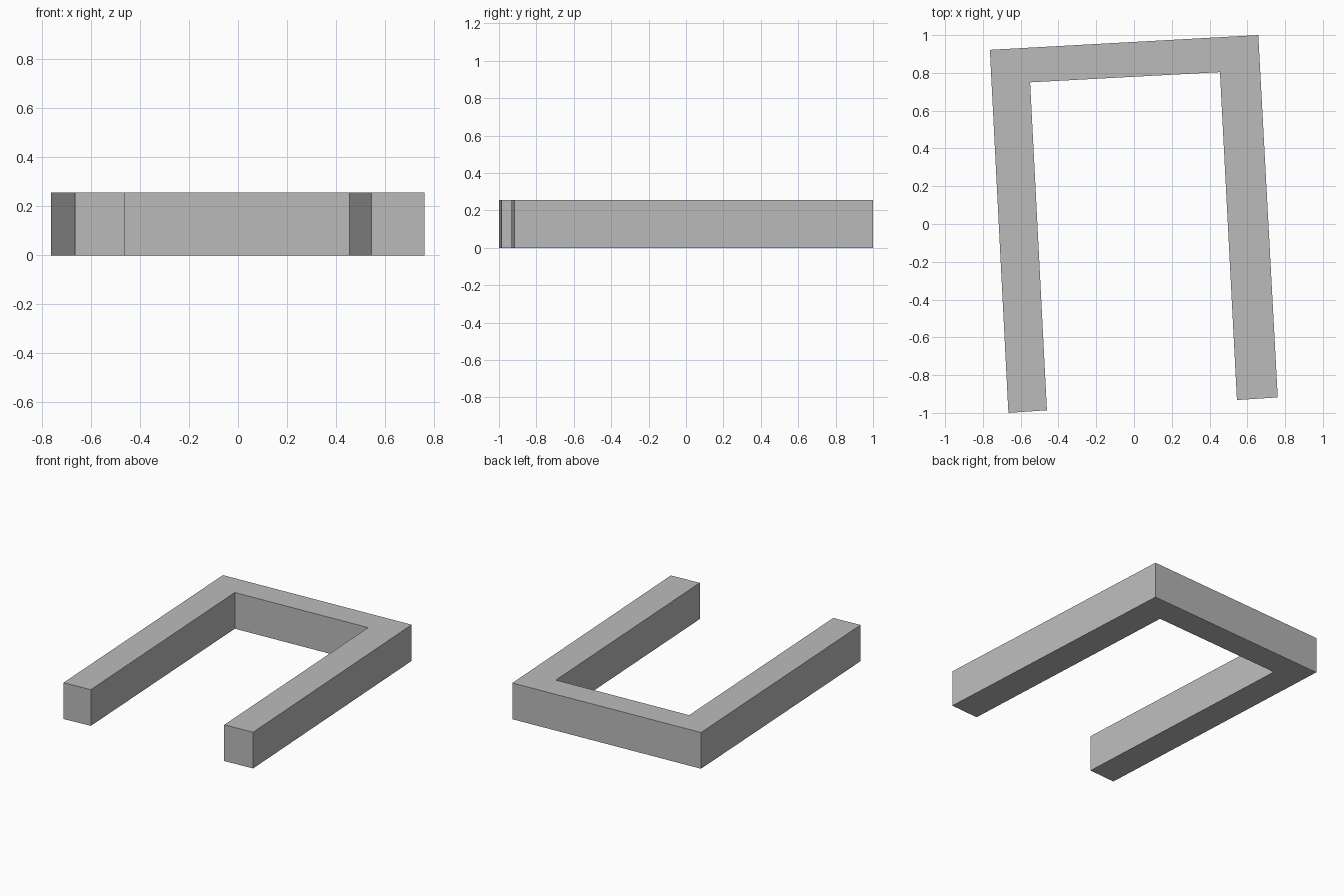
import bpy
import bmesh

cube = bpy.data.objects.get("Cube")
if cube:
    bpy.data.objects.remove(cube, do_unlink=True)

# Plain grey finish
grey = bpy.data.materials.new("plain_grey")
grey.use_nodes = True
colour = (0.5, 0.5, 0.5, 1)
grey.diffuse_color = colour
grey.node_tree.nodes["Principled BSDF"].inputs["Base Color"].default_value = colour

# Plan of the slightly turned U-shaped frame, counter-clockwise from the right leg's foot
HEIGHT = 0.256
plan = [(-0.665, -1.0), (-0.461, -0.986), (-0.55, 0.75), (0.455, 0.804),
        (0.545, -0.932), (0.761, -0.918), (0.658, 1.0), (-0.763, 0.922)]

# Extrude the plan into a solid
bm = bmesh.new()
base = bm.faces.new([bm.verts.new((x, y, 0)) for x, y in plan])
top = bmesh.ops.extrude_face_region(bm, geom=[base], use_keep_orig=True)
top_verts = [g for g in top["geom"] if isinstance(g, bmesh.types.BMVert)]
bmesh.ops.translate(bm, verts=top_verts, vec=(0, 0, HEIGHT))
bmesh.ops.recalc_face_normals(bm, faces=bm.faces)

mesh = bpy.data.meshes.new("u_shaped_frame")
bm.to_mesh(mesh)
bm.free()
mesh.materials.append(grey)
frame = bpy.data.objects.new("u_shaped_frame", mesh)
bpy.context.collection.objects.link(frame)
